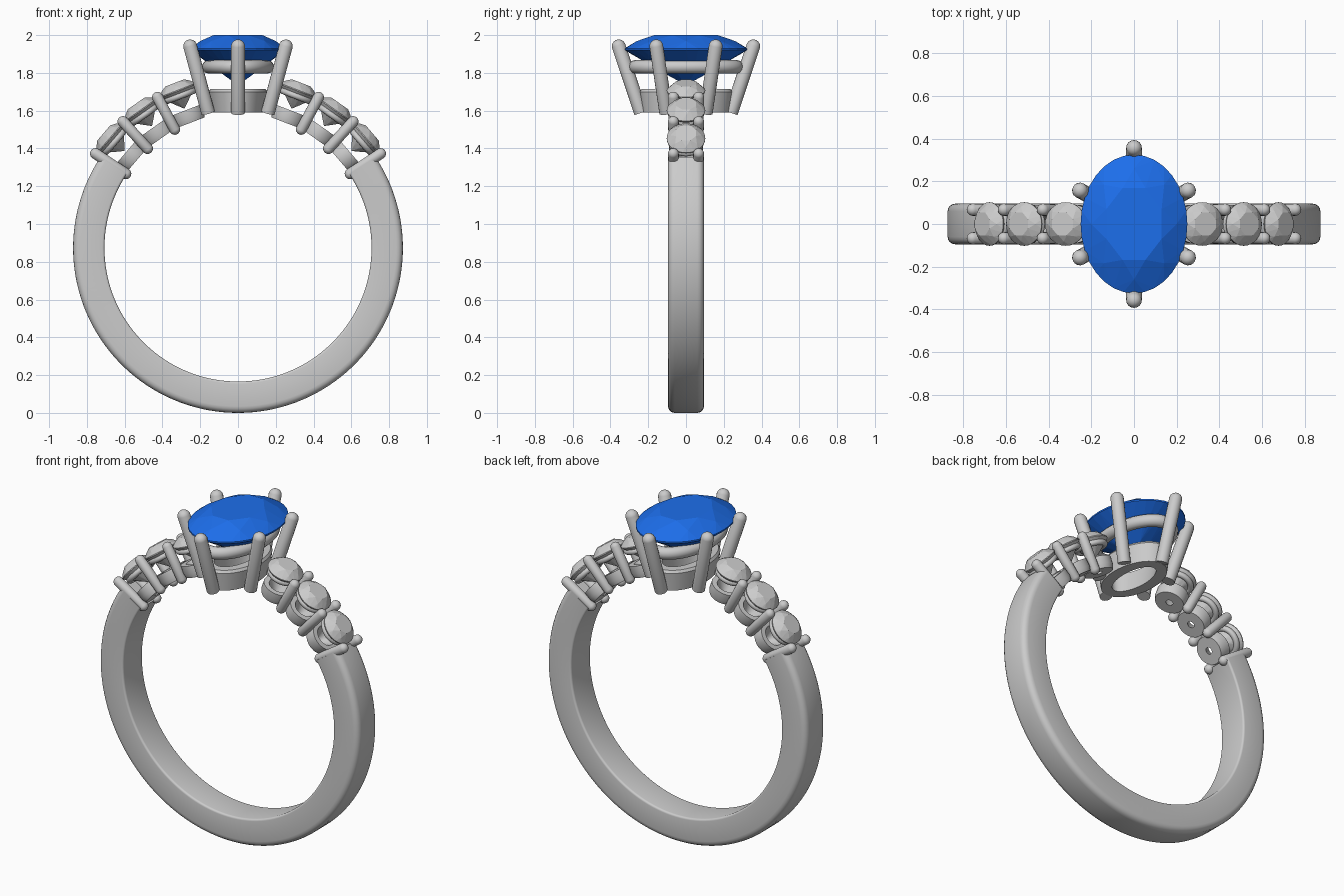
import bpy, bmesh
from math import sin, cos, pi, radians
from mathutils import Matrix, Vector

if "Cube" in bpy.data.objects:
    bpy.data.objects.remove(bpy.data.objects["Cube"])

CZ = 0.873             # centre height of the finger hole
R_IN, R_OUT = 0.707, 0.873
HALF_W = 0.095


def finish(name, bm, matrix=Matrix(), smooth=True):
    bmesh.ops.recalc_face_normals(bm, faces=bm.faces)
    me = bpy.data.meshes.new(name)
    bm.to_mesh(me)
    bm.free()
    ob = bpy.data.objects.new(name, me)
    bpy.context.collection.objects.link(ob)
    ob.matrix_world = matrix
    if smooth:
        bpy.ops.object.select_all(action='DESELECT')
        ob.select_set(True)
        bpy.context.view_layer.objects.active = ob
        bpy.ops.object.shade_smooth_by_angle(angle=radians(35))
    return ob


def skin(bm, rings, closed):
    """Join a list of equal closed loops into a tube."""
    n, m = len(rings), len(rings[0])
    for i in range(n if closed else n - 1):
        a, b = rings[i], rings[(i + 1) % n]
        for j in range(m):
            k = (j + 1) % m
            bm.faces.new((a[j], a[k], b[k], b[j]))
    if not closed:
        bm.faces.new(rings[0])
        bm.faces.new(rings[-1])


def oval_ring(name, a, b, profile, matrix=Matrix(), segs=48):
    """Sweep a (outward offset, height) profile round an oval."""
    bm = bmesh.new()
    rings = []
    for i in range(segs):
        t = 2 * pi * i / segs
        rings.append([bm.verts.new(((a + d) * cos(t), (b + d) * sin(t), z)) for d, z in profile])
    skin(bm, rings, True)
    return finish(name, bm, matrix)


def circle(r, z, n=12):
    return [(r * cos(2 * pi * i / n), z + r * sin(2 * pi * i / n)) for i in range(n)]


def prong(name, p0, p1, r, flat=False):
    """Round wire from p0 to p1 with domed ends (or a flat foot)."""
    p0, p1 = Vector(p0), Vector(p1)
    d = p1 - p0
    bm = bmesh.new()
    bmesh.ops.create_uvsphere(bm, u_segments=16, v_segments=9, radius=r)
    for v in bm.verts:
        if v.co.z > 0:
            v.co.z += d.length
        elif flat:
            v.co.z = 0
    rot = d.to_track_quat('Z', 'Y').to_matrix().to_4x4()
    return finish(name, bm, Matrix.Translation(p0) @ rot)


def gem(name, a, b, top, girdle, bottom, matrix=Matrix()):
    """Brilliant cut: hull of table, crown, girdle, pavilion and culet points."""
    bm = bmesh.new()
    h, d = top - girdle, girdle - bottom

    def loop(n, s, z, off=0.0):
        for i in range(n):
            t = 2 * pi * (i + off) / n
            bm.verts.new((a * s * cos(t), b * s * sin(t), z))
    loop(8, 0.56, top, 0.5)
    loop(8, 0.80, girdle + 0.58 * h)
    loop(32, 1.0, girdle + 0.06 * h)
    loop(32, 1.0, girdle - 0.06 * h)
    loop(8, 0.30, girdle - 0.74 * d, 0.5)
    bm.verts.new((0, 0, bottom))
    bmesh.ops.convex_hull(bm, input=bm.verts)
    bmesh.ops.dissolve_limit(bm, angle_limit=radians(1), verts=bm.verts, edges=bm.edges)
    return finish(name, bm, matrix, smooth=False)


# Band: rounded section swept round the lower part of the finger hole
def corner(r, y, rad, start):
    return [(r + rad * cos(radians(start + a)), y + rad * sin(radians(start + a)))
            for a in (0, 22.5, 45, 67.5, 90)]


f, g = 0.035, 0.012
section = (corner(R_OUT - f, HALF_W - f, f, 0) + corner(R_IN + g, HALF_W - g, g, 90)
           + corner(R_IN + g, -HALF_W + g, g, 180) + corner(R_OUT - f, -HALF_W + f, f, 270))
bm = bmesh.new()
rings = []
for i in range(97):
    t = radians(56.5 + (360 - 113) * i / 96)      # angle from straight up
    rings.append([bm.verts.new((r * sin(t), y, CZ + r * cos(t))) for r, y in section])
skin(bm, rings, False)
finish("band", bm)

# Shoulders: three small stones each side in cups, with shared prongs
for side, label in ((-1, "left"), (1, "right")):
    for i in range(3):
        ang = radians(21 + 14.2 * i) * side
        m = Matrix.Translation((0, 0, CZ)) @ Matrix.Rotation(ang, 4, 'Y')
        tag = f"{label}_{i + 1}"
        oval_ring("cup_" + tag, 0, 0, [(0.02, 0.709), (0.082, 0.709), (0.09, 0.735),
                                       (0.09, 0.78), (0.06, 0.78)], m, 32)
        oval_ring("stone_collar_" + tag, 0.078, 0.078, circle(0.017, 0.862), m, 32)
        gem("small_stone_" + tag, 0.102, 0.102, 0.936, 0.892, 0.79, m)
        ang += radians(7.1) * side
        for ys in (-1, 1):
            foot = (0.712 * sin(ang), 0.062 * ys, CZ + 0.712 * cos(ang))
            tip = (0.905 * sin(ang), 0.067 * ys, CZ + 0.905 * cos(ang))
            prong(f"small_prong_{tag}_{'front' if ys < 0 else 'back'}", foot, tip, 0.029)

# Centre setting: base collar, gallery ring and six prongs
oval_ring("head_base", 0.15, 0.24, [(-0.075, 1.59), (-0.01, 1.59), (0.005, 1.70),
                                    (-0.005, 1.715), (-0.055, 1.715)], segs=64)
oval_ring("gallery_ring", 0.155, 0.268, circle(0.036, 1.832), segs=64)
for ys, name in ((-1, "front"), (1, "back")):
    prong(f"head_prong_{name}", (0, 0.238 * ys, 1.588), (0, 0.356 * ys, 1.94), 0.037, True)
    for xs, side in ((-1, "left"), (1, "right")):
        prong(f"head_prong_{name}_{side}", (0.158 * xs, 0.105 * ys, 1.588),
              (0.253 * xs, 0.157 * ys, 1.94), 0.037, True)

# Centre stone
stone = gem("centre_stone", 0.25, 0.325, 2.0, 1.925, 1.735)
blue = bpy.data.materials.new("blue_stone")
blue.diffuse_color = (0.012, 0.156, 0.83, 1)
blue.use_nodes = True
blue.node_tree.nodes["Principled BSDF"].inputs["Base Color"].default_value = blue.diffuse_color
stone.data.materials.append(blue)
